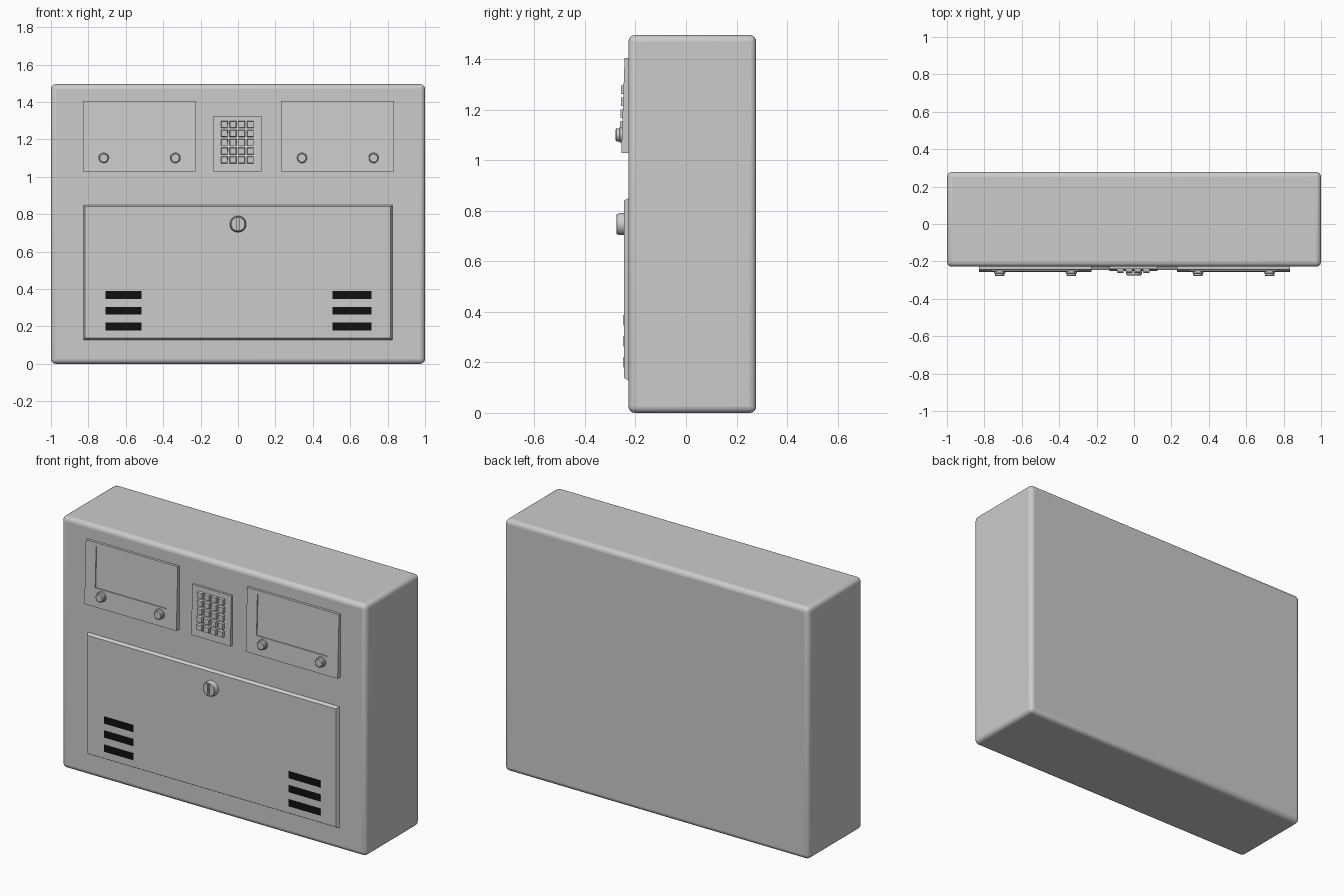
import bpy, bmesh, math
from mathutils import Matrix

if "Cube" in bpy.data.objects:
    bpy.data.objects.remove(bpy.data.objects["Cube"])

FRONT = -0.228   # front plane of the cabinet


def make(name, verts, faces):
    me = bpy.data.meshes.new(name)
    me.from_pydata(verts, [], faces)
    bm = bmesh.new()
    bm.from_mesh(me)
    bmesh.ops.recalc_face_normals(bm, faces=bm.faces)
    bm.to_mesh(me)
    bm.free()
    ob = bpy.data.objects.new(name, me)
    bpy.context.collection.objects.link(ob)
    return ob


def box(name, x0, x1, y0, y1, z0, z1, inset=0):
    # the front face can be inset to chamfer the sides
    i = inset
    v = [(x0, y1, z0), (x1, y1, z0), (x1, y1, z1), (x0, y1, z1),
         (x0 + i, y0, z0 + i), (x1 - i, y0, z0 + i), (x1 - i, y0, z1 - i), (x0 + i, y0, z1 - i)]
    f = [(0, 1, 2, 3), (4, 5, 6, 7)] + [(k, (k + 1) % 4, (k + 1) % 4 + 4, k + 4) for k in range(4)]
    return make(name, v, f)


def panel(name, x0, x1, z0, z1, yb, yt, window=None, depth=0.006):
    # sloped plate, yb at the bottom and yt at the top, optional recessed window
    def y(z):
        return yb + (yt - yb) * (z - z0) / (z1 - z0)

    def ring(a, b, c, d, fy):
        return [(a, fy(c), c), (b, fy(c), c), (b, fy(d), d), (a, fy(d), d)]
    v = ring(x0, x1, z0, z1, lambda z: FRONT + 0.005) + ring(x0, x1, z0, z1, y)
    if window:
        v += ring(*window, y) + ring(*window, lambda z: y(z) + depth)
    n = len(v) // 4
    f = [(0, 1, 2, 3), tuple(range(4 * n - 4, 4 * n))]
    for r in range(n - 1):
        f += [(4 * r + k, 4 * r + (k + 1) % 4, 4 * r + 4 + (k + 1) % 4, 4 * r + 4 + k) for k in range(4)]
    return make(name, v, f)


def lathe(name, x, z, profile, sides):
    # profile of (radius, y) pairs turned about the y axis
    v, f = [], []
    for r, y in profile:
        for k in range(sides):
            a = 2 * math.pi * k / sides
            v.append((x + r * math.cos(a), y, z + r * math.sin(a)))
    n = len(profile)
    for j in range(n - 1):
        for k in range(sides):
            m = (k + 1) % sides
            f.append((j * sides + k, j * sides + m, (j + 1) * sides + m, (j + 1) * sides + k))
    f += [tuple(range(sides)), tuple(range((n - 1) * sides, n * sides))]
    return make(name, v, f)


def smooth(ob, angle=35):
    bpy.ops.object.select_all(action='DESELECT')
    ob.select_set(True)
    bpy.context.view_layer.objects.active = ob
    bpy.ops.object.shade_smooth_by_angle(angle=math.radians(angle))


# cabinet with rounded edges
body = box("cabinet", -1, 1, FRONT, 0.278, 0, 1.495)
bev = body.modifiers.new("round", 'BEVEL')
bev.width, bev.segments = 0.026, 4
smooth(body)

# lower door with chamfered rim
box("door", -0.83, 0.828, -0.245, FRONT + 0.005, 0.125, 0.853, 0.013)

# door vents
black = bpy.data.materials.new("black")
black.diffuse_color = (0.005, 0.005, 0.005, 1)
black.use_nodes = True
black.node_tree.nodes["Principled BSDF"].inputs["Base Color"].default_value = black.diffuse_color
for x0, x1 in ((-0.708, -0.515), (0.505, 0.713)):
    for z in (0.2, 0.284, 0.367):
        vent = box("vent", x0, x1, -0.2465, -0.24, z - 0.021, z + 0.021)
        vent.data.materials.append(black)

# door lock with key slot
lock = lathe("lock", 0, 0.747, [(0.044, -0.24), (0.044, -0.26), (0.04, -0.273), (0.036, -0.276)], 32)
slot = box("slot_cutter", -0.007, 0.007, -0.3, -0.262, 0.715, 0.779)
slot.hide_render = True
slot.hide_set(True)
cut = lock.modifiers.new("slot", 'BOOLEAN')
cut.operation, cut.object, cut.solver = 'DIFFERENCE', slot, 'EXACT'
smooth(lock)

# two display panels with recessed screens and knobs
for x0 in (-0.83, 0.23):
    panel("display_panel", x0, x0 + 0.604, 1.028, 1.405, -0.256, -0.243,
          (x0 + 0.068, x0 + 0.536, 1.14, 1.383))
    for dx in (0.112, 0.495):
        knob = lathe("knob", x0 + dx, 1.1,
                     [(0.03, -0.248), (0.03, -0.262), (0.026, -0.264), (0.025, -0.276), (0.021, -0.279)], 16)
        smooth(knob)

# keypad plate and keys
panel("keypad_plate", -0.132, 0.125, 1.028, 1.325, -0.25, -0.241)
for i in range(4):
    for j in range(5):
        x, z = -0.073 + 0.0463 * i, 1.09 + 0.0472 * j
        y = -0.248 + 0.03 * (z - 1.09)
        box("key", x - 0.019, x + 0.019, y - 0.014, y + 0.005, z - 0.019, z + 0.019, 0.003)
